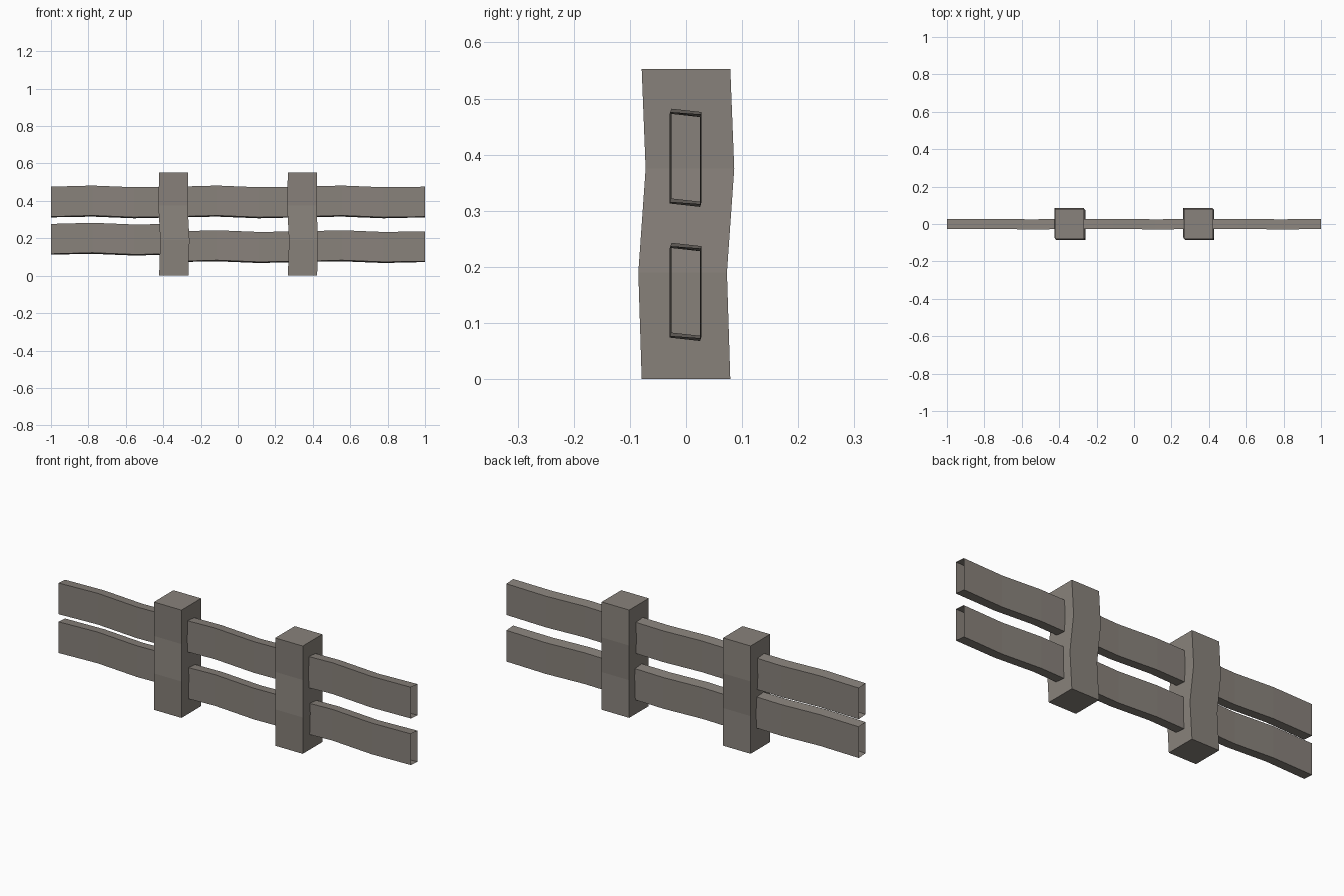
import bpy
import bmesh

if "Cube" in bpy.data.objects:
    bpy.data.objects.remove(bpy.data.objects["Cube"])

wood = bpy.data.materials.new("weathered grey wood")
wood.diffuse_color = (0.25, 0.225, 0.2, 1)
wood.use_nodes = True
wood.node_tree.nodes["Principled BSDF"].inputs["Base Color"].default_value = wood.diffuse_color


def bent_beam(name, rings, capped):
    """Skin a run of four-cornered rings into a beam, optionally closed at the ends."""
    bm = bmesh.new()
    loops = [[bm.verts.new(p) for p in ring] for ring in rings]
    for a, b in zip(loops, loops[1:]):
        for i in range(4):
            j = (i + 1) % 4
            bm.faces.new((a[i], a[j], b[j], b[i]))
    if capped:
        bm.faces.new(loops[0])
        bm.faces.new(loops[-1])
    bmesh.ops.recalc_face_normals(bm, faces=bm.faces)
    mesh = bpy.data.meshes.new(name)
    bm.to_mesh(mesh)
    bm.free()
    mesh.materials.append(wood)
    obj = bpy.data.objects.new(name, mesh)
    bpy.context.collection.objects.link(obj)


CORNERS = [(-1, -1), (1, -1), (1, 1), (-1, 1)]

# Posts: square, closed, slightly kinked at thirds of their height
for name, cx in (("left_post", -0.344), ("right_post", 0.345)):
    rings = []
    for z, dx, dy in ((0, 0, 0), (0.19, 0.006, -0.006),
                      (0.375, -0.004, 0.007), (0.553, 0, 0)):
        rings.append([(cx + dx + 0.078 * u, dy + 0.079 * v, z) for u, v in CORNERS])
    bent_beam(name, rings, True)

# Rails: hollow planks open at the ends, one wavy length per bay
BAY = 2 / 3
for row, heights in (("lower", (0.195, 0.155, 0.155)), ("upper", (0.394, 0.394, 0.394))):
    for bay, cz in enumerate(heights):
        rings = []
        for t, dy, dz, tilt in ((0, 0, 0, 0.002), (1 / 3, 0.001, 0.005, 0.003),
                                (2 / 3, -0.002, -0.004, 0.003), (1, 0, 0, 0.002)):
            x = -1 + (bay + t) * BAY
            rings.append([(x, dy + 0.027 * u, cz + dz + 0.08 * v - tilt * u)
                          for u, v in CORNERS])
        bent_beam(f"{row}_rail_{bay + 1}", rings, False)
